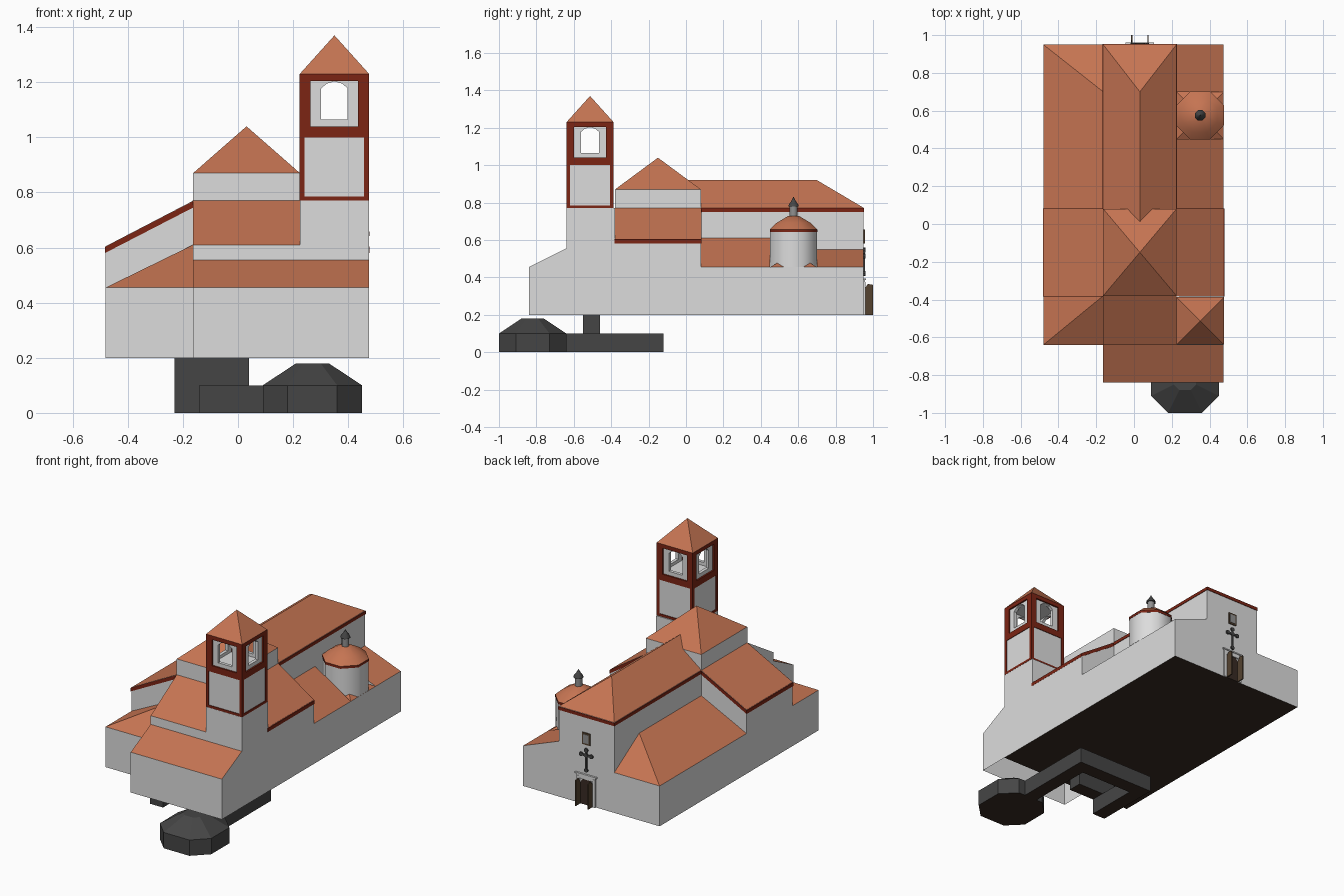
import bpy, bmesh, math

if "Cube" in bpy.data.objects:
    bpy.data.objects.remove(bpy.data.objects["Cube"])

def mat(name, r, g, b):
    m = bpy.data.materials.new(name)
    m.diffuse_color = (r, g, b, 1)
    m.use_nodes = True
    m.node_tree.nodes["Principled BSDF"].inputs["Base Color"].default_value = m.diffuse_color
    return m

WALL = mat("white_plaster", 0.72, 0.72, 0.72)
ROOF = mat("terracotta", 0.56, 0.175, 0.085)
TRIM = mat("dark_red_trim", 0.2, 0.018, 0.007)
STONE = mat("dark_stone", 0.06, 0.06, 0.06)
WOOD = mat("door_wood", 0.09, 0.055, 0.03)
FLOOR = mat("floor_brown", 0.04, 0.024, 0.017)
GREY = mat("grey_stone", 0.28, 0.28, 0.28)

def finish(name, bm, mats):
    """Materials: sides, upward faces, downward faces."""
    bm.normal_update()
    for f in bm.faces:
        f.material_index = 1 if f.normal.z > 0.1 else 2 if f.normal.z < -0.9 else 0
    me = bpy.data.meshes.new(name)
    bm.to_mesh(me)
    bm.free()
    for m in mats:
        me.materials.append(m)
    ob = bpy.data.objects.new(name, me)
    bpy.context.collection.objects.link(ob)
    return ob

def hull(name, pts, side, top=None, bottom=None, open_bottom=False):
    bm = bmesh.new()
    for p in pts:
        bm.verts.new(p)
    res = bmesh.ops.convex_hull(bm, input=bm.verts)
    junk = [g for g in res["geom_interior"] if isinstance(g, bmesh.types.BMVert)]
    if junk:
        bmesh.ops.delete(bm, geom=junk, context='VERTS')
    bmesh.ops.dissolve_limit(bm, angle_limit=0.01, verts=bm.verts, edges=bm.edges)
    bmesh.ops.recalc_face_normals(bm, faces=bm.faces)
    if open_bottom:
        bm.normal_update()
        low = [f for f in bm.faces if f.normal.z < -0.9]
        bmesh.ops.delete(bm, geom=low, context='FACES')
    return finish(name, bm, (side, top or side, bottom or side))

def rect(x0, x1, y0, y1, z):
    return [(x, y, z) for x in (x0, x1) for y in (y0, y1)]

def box(name, x0, x1, y0, y1, z0, z1, side, top=None, bottom=None):
    return hull(name, rect(x0, x1, y0, y1, z0) + rect(x0, x1, y0, y1, z1), side, top, bottom)

def wing(name, x0, x1, y0, y1, tops, **kw):
    """Walled volume from floor level with a tiled roof through the given points."""
    return hull(name, rect(x0, x1, y0, y1, 0.2) + tops, WALL, ROOF, FLOOR, **kw)

def lathe(name, cx, cy, profile, n, m):
    bm = bmesh.new()
    rings = []
    for r, z in profile:
        rings.append([bm.verts.new((cx + r * math.cos((i + 0.5) * 2 * math.pi / n),
                                    cy + r * math.sin((i + 0.5) * 2 * math.pi / n), z)) for i in range(n)])
    for a, b in zip(rings, rings[1:]):
        for i in range(n):
            j = (i + 1) % n
            bm.faces.new((a[i], a[j], b[j], b[i]))
    bm.faces.new(rings[0][::-1])
    bm.faces.new(rings[-1])
    ob = finish(name, bm, (m, m, m))
    bpy.ops.object.select_all(action='DESELECT')
    ob.select_set(True)
    bpy.context.view_layer.objects.active = ob
    bpy.ops.object.shade_smooth_by_angle(angle=math.radians(50))
    return ob

XL, XA, XB, XR = -0.48, -0.163, 0.225, 0.475     # aisle and nave lines
YF, YC, YN, YB = -0.64, -0.38, 0.08, 0.95        # choir, crossing, nave, facade
XM = 0.031

# Main volumes
wing("front_annex", XA, XR, -0.84, YF,
     rect(XA, XR, -0.84, -0.84, 0.455) + rect(XA, XR, YF, YF, 0.555), open_bottom=True)
wing("choir", XA, XB, YF, YC, rect(XA, XB, YF, YF, 0.61) + rect(XA, XB, YC, YC, 0.77))
for name, y0, y1, yh in (("left_aisle_front", YC, YF, YC), ("left_aisle_back", YN, YB, 0.70)):
    wing(name, XL, XA, y0, y1, [(XL, y0, 0.455), (XL, y1, 0.455), (XA, y1, 0.455),
                                (XA, y0, 0.61), (XA, yh, 0.61)])
for name, y0, y1, z in (("right_aisle_front", YN, 0.45, 0.61), ("right_aisle_back", 0.70, YB, 0.55)):
    wing(name, XB, XR, y0, y1, rect(XR, XR, y0, y1, 0.455) + rect(XB, XB, y0, y1, z))
wing("transept", XL, XR, YC, YN, rect(XL, XR, YC, YN, 0.605) + rect(XA, XB, YC, YN, 0.77))
wing("crossing", XA, XB, YC, YN, rect(XA, XB, YC, YN, 0.87) + [(XM, -0.15, 1.04)])
wing("nave", XA, XB, 0, YB, rect(XA, XB, 0, YB, 0.772) + [(XM, 0, 0.92), (XM, 0.70, 0.92)])

# Red eaves
e = 0.003
box("nave_eave", XA - e, XB + e, YN, YB + e, 0.75, 0.77, TRIM)
for name, xo, xi in (("left_transept_eave", XL - e, XA), ("right_transept_eave", XR + e, XB)):
    hull(name, [(x, y, z) for y in (YC - e, YN + e)
                for x, z in ((xo, 0.58), (xo, 0.602), (xi, 0.745), (xi, 0.768))], TRIM)

# Domed chapel
CX, CY = 0.35, 0.575
wing("chapel_base", XB, XR, 0.45, 0.70, rect(XB, XR, 0.45, 0.70, 0.455) + [(CX, CY, 0.53)])
k = 1 / math.cos(math.pi / 8)
lathe("chapel_drum", CX, CY, [(0.125 * k, 0.456), (0.125 * k, 0.645)], 8, WALL)
lathe("chapel_cornice", CX, CY, [(0.127 * k, 0.642), (0.127 * k, 0.657)], 8, TRIM)
lathe("chapel_dome", CX, CY, [(0.127 * k, 0.657), (0.09 * k, 0.692), (0.03 * k, 0.728)], 8, ROOF)
lathe("lantern", CX, CY, [(0.022, 0.72), (0.022, 0.785)], 8, GREY)
lathe("lantern_cap", CX, CY, [(0.03, 0.78), (0.027, 0.79), (0.012, 0.81), (0.001, 0.83)], 8, STONE)

# Bell tower
TX, TY, H = 0.35, -0.513, 0.126
def tower_slab(name, h, z0, z1, m):
    return box(name, TX - h, TX + h, TY - h, TY + h, z0, z1, m)

box("tower_base", XB, XR, YF, YC, 0.2, 0.77, WALL, None, FLOOR)
tower_slab("tower_shaft", H - 0.004, 0.77, 1.0, WALL)
for i, (z0, z1) in enumerate(((0.77, 0.785), (1.0, 1.04), (1.205, 1.23))):
    tower_slab(f"tower_band_{i}", H, z0, z1, TRIM)
for sx in (-1, 1):
    for sy in (-1, 1):
        for name, w, z0, z1 in (("shaft_post", 0.018, 0.785, 1.0), ("belfry_post", 0.04, 1.04, 1.205)):
            xs = sorted((TX + sx * H, TX + sx * (H - w)))
            ys = sorted((TY + sy * H, TY + sy * (H - w)))
            box(name, *xs, *ys, z0, z1, TRIM)
hull("tower_roof", rect(TX - H, TX + H, TY - H, TY + H, 1.23) + [(TX, TY, 1.37)], TRIM, ROOF)

# Belfry walls: hollow box cut by arches both ways
belfry = tower_slab("belfry_walls", H - 0.01, 1.035, 1.208, WALL)
arch = [(-0.048, 1.065), (0.048, 1.065), (0.048, 1.178), (0.028, 1.195),
        (0, 1.203), (-0.028, 1.195), (-0.048, 1.178)]
cutters = [tower_slab("belfry_hollow_cutter", H - 0.03, 1.045, 1.204, WALL),
           hull("arch_cutter_y", [(TX + a, TY + d, z) for a, z in arch for d in (-0.2, 0.2)], WALL),
           hull("arch_cutter_x", [(TX + d, TY + a, z) for a, z in arch for d in (-0.2, 0.2)], WALL)]
for c in cutters:
    mod = belfry.modifiers.new(c.name, 'BOOLEAN')
    mod.operation, mod.object, mod.solver = 'DIFFERENCE', c, 'EXACT'
    c.hide_render = True
    c.hide_viewport = True

# Facade: portal, open doors, cross and window
hull("doorway", [(XM + x, y, z) for y in (YB, YB + 0.004) for x, z in
                 ((-0.045, 0.2), (0.045, 0.2), (0.045, 0.33), (0.025, 0.358), (-0.025, 0.358), (-0.045, 0.33))], FLOOR)
for s in (-1, 1):
    xs = sorted((XM + s * 0.047, XM + s * 0.065))
    box("portal_pilaster", *xs, YB, YB + 0.009, 0.2, 0.375, WALL)
    hull("door_leaf", [(XM + s * x, y, z) for x in (0.04, 0.047) for y, z in
                       ((YB, 0.2), (1.0, 0.2), (1.0, 0.36), (0.972, 0.365), (YB, 0.33))], WOOD)
box("portal_lintel", XM - 0.065, XM + 0.065, YB, YB + 0.007, 0.36, 0.385, WALL)
box("portal_cornice", XM - 0.075, XM + 0.075, YB, YB + 0.012, 0.385, 0.393, WALL)
box("cross_upright", XM - 0.006, XM + 0.006, YB, YB + 0.008, 0.42, 0.55, STONE)
box("cross_arms", XM - 0.04, XM + 0.04, YB, YB + 0.008, 0.508, 0.52, STONE)
for x, z in ((-0.036, 0.514), (0.036, 0.514), (0, 0.546), (0, 0.42), (0, 0.514)):
    hull("cross_tip", [(XM + x + 0.013 * math.cos(a * math.pi / 4), y, z + 0.013 * math.sin(a * math.pi / 4))
                       for a in range(8) for y in (YB, YB + 0.009)], STONE)
box("window_frame", XM - 0.028, XM + 0.028, YB, YB + 0.006, 0.58, 0.655, WOOD)
box("window_pane", XM - 0.019, XM + 0.019, YB, YB + 0.008, 0.59, 0.645, GREY)

# Underground crypt: octagonal chamber, tunnel and stair
def octagon(s, z):
    pairs = ((0.18, 0.09), (0.09, 0.18))
    return [(0.27 + s * sx * a, -0.82 + s * sy * b, z) for a, b in pairs for sx in (-1, 1) for sy in (-1, 1)]

hull("crypt_chamber", octagon(1, 0) + octagon(1, 0.1) + octagon(0.33, 0.18), STONE, None, FLOOR)
for name, b in (("crypt_tunnel", (0.225, 0.315, -0.70, -0.12, 0, 0.1)),
                ("crypt_cross_tunnel", (-0.23, 0.315, -0.21, -0.12, 0, 0.1)),
                ("crypt_return_tunnel", (-0.23, -0.14, -0.55, -0.12, 0, 0.1)),
                ("crypt_stair", (-0.23, 0.04, -0.55, -0.46, 0.1, 0.2))):
    box(name, *b, STONE, None, FLOOR)
